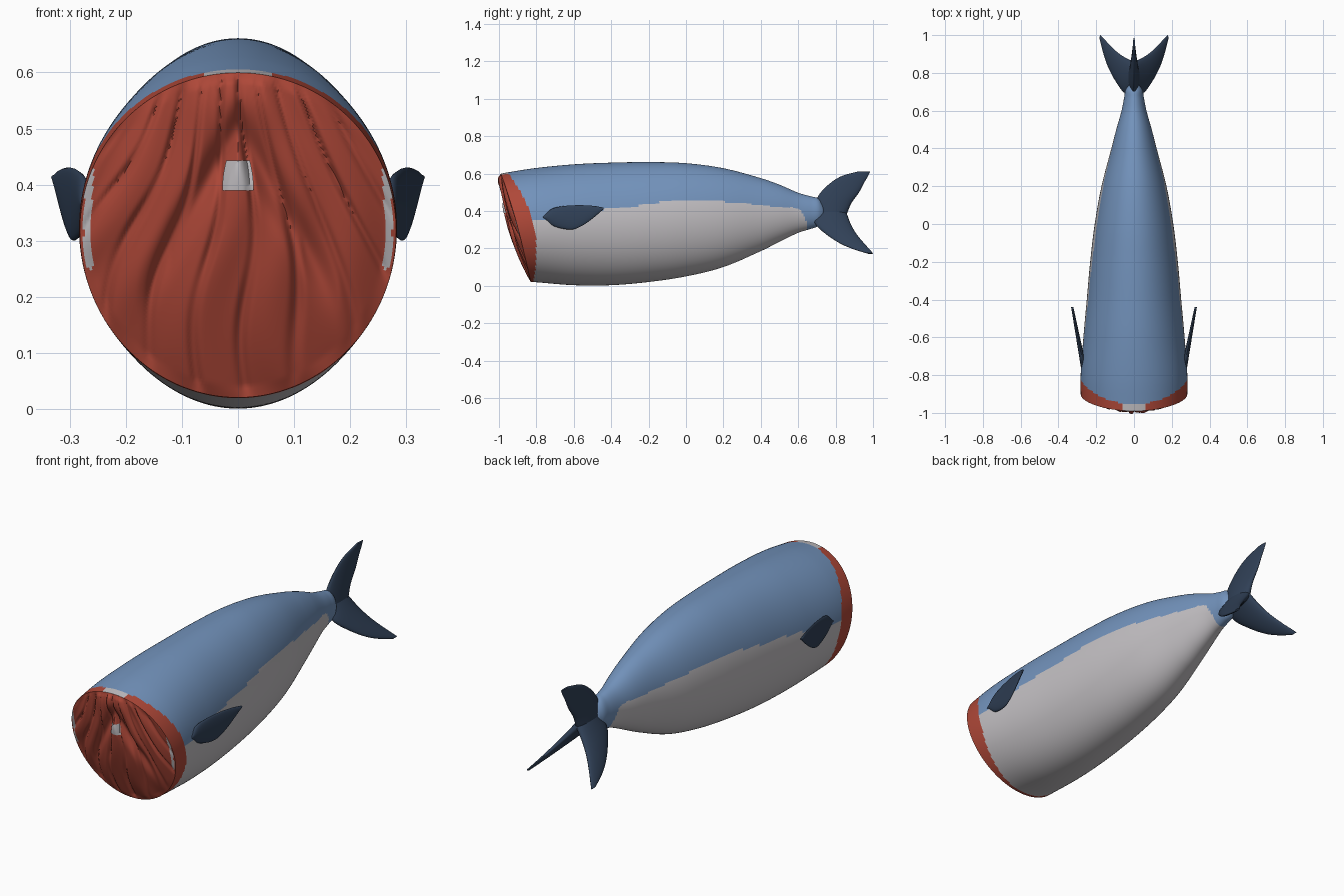
import bpy, bmesh, math
from mathutils import Vector

if "Cube" in bpy.data.objects:
    bpy.data.objects.remove(bpy.data.objects["Cube"])


def material(name, rgb):
    m = bpy.data.materials.new(name)
    m.diffuse_color = (*rgb, 1)
    m.use_nodes = True
    m.node_tree.nodes["Principled BSDF"].inputs["Base Color"].default_value = m.diffuse_color
    return m


BLUE = material("back blue", (0.17, 0.29, 0.50))
GREY = material("belly grey", (0.54, 0.52, 0.54))
RED = material("flesh red", (0.43, 0.065, 0.04))
NAVY = material("fin navy", (0.03, 0.052, 0.095))


def curve(table, t, col=1):
    """Smooth interpolation through the rows of a small table."""
    n = len(table)
    t = min(max(t, table[0][0]), table[-1][0])
    i = 0
    while i < n - 2 and t > table[i + 1][0]:
        i += 1

    def slope(k):
        a, b = table[max(k - 1, 0)], table[min(k + 1, n - 1)]
        return (b[col] - a[col]) / (b[0] - a[0])
    p, q = table[i], table[i + 1]
    h = q[0] - p[0]
    s = (t - p[0]) / h
    return ((2*s**3 - 3*s*s + 1) * p[col] + (s**3 - 2*s*s + s) * h * slope(i)
            + (3*s*s - 2*s**3) * q[col] + (s**3 - s*s) * h * slope(i + 1))


def build(name, rows, mats, rule=None, closed=True, start=None, end=None, angle=50):
    """Skin rows of points; optional tip points close the ends."""
    bm = bmesh.new()
    grid = [[bm.verts.new(p) for p in r] for r in rows]
    n = len(rows[0])
    for a, b in zip(grid, grid[1:]):
        for i in range(n if closed else n - 1):
            j = (i + 1) % n
            bm.faces.new((a[i], a[j], b[j], b[i]))
    for tip, ring in ((start, grid[0]), (end, grid[-1])):
        if tip is not None:
            v = bm.verts.new(tip)
            for i in range(n):
                bm.faces.new((ring[i], ring[(i + 1) % n], v))
    bmesh.ops.recalc_face_normals(bm, faces=bm.faces)
    if rule:
        for f in bm.faces:
            f.material_index = rule(f.calc_center_median())
    me = bpy.data.meshes.new(name)
    bm.to_mesh(me)
    bm.free()
    ob = bpy.data.objects.new(name, me)
    bpy.context.collection.objects.link(ob)
    for m in mats:
        me.materials.append(m)
    bpy.ops.object.select_all(action='DESELECT')
    ob.select_set(True)
    bpy.context.view_layer.objects.active = ob
    bpy.ops.object.shade_smooth_by_angle(angle=math.radians(angle))
    return ob


# Body profile: y, top z, bottom z, half width
BODY = [(-1.0, .598, .03, .278), (-.82, .627, .02, .283), (-.6, .649, .003, .268),
        (-.4, .658, .003, .25), (-.2, .661, .02, .232), (0, .655, .05, .208),
        (.2, .628, .10, .172), (.4, .575, .185, .12), (.5, .54, .235, .094),
        (.6, .497, .283, .066), (.67, .477, .305, .052), (.71, .465, .32, .045),
        (.735, .43, .35, .028)]
# Height of the belly colour line along y
LINE = [(-.85, .35), (-.7, .36), (-.5, .40), (-.3, .42), (-.15, .445), (.1, .455),
        (.3, .44), (.5, .42), (.61, .405), (.65, .33)]


def front_y(x, z):
    """Slanted, slightly bulging plane of the cut."""
    w = min(max((z - .02) / .58, 0), 1)
    return -.83 - .16 * (1 - (1 - w) ** 2) + .05 * (x / .28) ** 2


SEGS, RINGS = 144, 190


def body_point(k, s):
    a = math.tau * k / SEGS
    y = -.9
    for _ in range(8):
        top, bot, half = (curve(BODY, y, c) for c in (1, 2, 3))
        x = half * math.cos(a)
        z = (top + bot) / 2 + (top - bot) / 2 * math.sin(a)
        fy = front_y(x, z)
        y = fy + s * (.735 - fy)
    return Vector((x, y, z))


def body_colour(c):
    band = -.80 - .15 * (max(c.z - .2, 0) / .4) ** 2 - .02 * (max(.2 - c.z, 0) / .2) ** 2
    if c.y < band:
        return 1 if abs(c.x) < .055 and c.z > .5 else 2
    return 1 if c.y < .65 and c.z < curve(LINE, c.y) else 0


rows = [[body_point(k, r / RINGS) for k in range(SEGS)] for r in range(RINGS + 1)]
build("body", rows, [BLUE, GREY, RED], body_colour, end=(0, .742, .39))


# Wrinkled flesh on the cut
def wrinkle(x, z):
    phi = math.atan2(x, .85 - z)
    g = math.sin(52 * phi + 1.3 * math.sin(13 * z + 9 * x))
    d = .012 * max(g, 0) ** 4 * (.5 + .5 * math.sin(9 * z + 25 * x) ** 2)
    d += .004 * math.sin(31 * phi + 2 * math.sin(11 * z))
    arch = .50 - 1.7 * abs(x)
    if abs(x) < .18:
        fade = min(1, (.18 - abs(x)) / .06)
        d += .024 * fade * math.exp(-((z - arch) / .045) ** 2)
    bulge = -.014 * math.exp(-(x / .08) ** 2 - ((z - .55) / .06) ** 2)
    return d + bulge


CENTRE = Vector((0, 0, .33))


def cut_point(edge, t):
    x, z = edge.x * t, CENTRE.z + (edge.z - CENTRE.z) * t
    fade = min(1, (1 - t) / .07)
    return (x, front_y(x, z) + wrinkle(x, z) * fade, z)


FINE = 288
edge = []
for k in range(SEGS):
    edge += [rows[0][k], (rows[0][k] + rows[0][(k + 1) % SEGS]) / 2]


def cut_colour(c):
    rim = .279 - .5 * (c.z - .33) ** 2
    return 1 if .25 < c.z < .43 and rim - .018 < abs(c.x) < rim - .004 else 0


build("cut_face", [[cut_point(e, t / 60) for e in edge] for t in range(60, 0, -1)],
      [RED, GREY], cut_colour, end=cut_point(edge[0], 0), angle=70)

# Small pale bone plate at the centre of the cut
plate = []
for r in range(9):
    z = .39 + .053 * r / 8
    half = .028 - .007 * (r / 8) ** 2
    plate.append([(half * (c / 4 - 1),
                   front_y(0, z) + wrinkle(half * (c / 4 - 1), z) - .003, z)
                  for c in range(9)])
build("bone_plate", plate, [GREY], closed=False)


# Fins: lens-shaped sections between a leading and a trailing edge
def fin(name, table, thick, place):
    out, n, m = [], 24, 24
    u0, u1 = table[0][0], table[-1][0]
    for i in range(n + 1):
        f = i / n
        u = u0 + (u1 - u0) * f
        a, b = curve(table, u, 1), curve(table, u, 2)
        ring = []
        for k in range(m):
            ang = math.tau * k / m
            v = (a + b) / 2 - (b - a) / 2 * math.cos(ang)
            ring.append(place(u, v, thick(f) * math.sin(ang)))
        out.append(ring)
    caps = [sum((Vector(p) for p in r), Vector()) / m for r in (out[0], out[-1])]
    build(name, out, [NAVY], start=caps[0], end=caps[1], angle=60)


# Three-lobed tail: one upright lobe and two splayed lower lobes
UPPER = [(0, .69, .86), (.25, .69, .885), (.5, .72, .925), (.75, .78, .955),
         (.9, .84, .975), (1, .925, .985)]
LOWER = [(0, .69, .86), (.25, .69, .88), (.5, .745, .91), (.75, .825, .953),
         (.9, .90, .982), (1, .97, 1.0)]


def tail_lobe(name, table, dx, dz):
    side = Vector((dz, 0, -dx)).normalized()

    def place(u, v, w):
        return Vector((dx * u, v, .385 + dz * u)) + side * w
    fin(name, table, lambda f: .026 * (1 - f) + .005, place)


tail_lobe("tail_upper", UPPER, 0, .227)
tail_lobe("tail_lower_right", LOWER, .178, -.212)
tail_lobe("tail_lower_left", LOWER, -.178, -.212)

# Side fins, flaring out towards the back
SIDE = [(-.765, .362, .37), (-.72, .325, .41), (-.66, .305, .425), (-.6, .302, .43),
        (-.54, .33, .43), (-.48, .375, .425), (-.44, .41, .417)]
for sx, label in ((1, "right"), (-1, "left")):
    fin("side_fin_" + label, SIDE, lambda f: .015 - .009 * f,
        lambda u, v, w, sx=sx: (sx * (.268 + (u + .75) * .19 + w), u, v))
